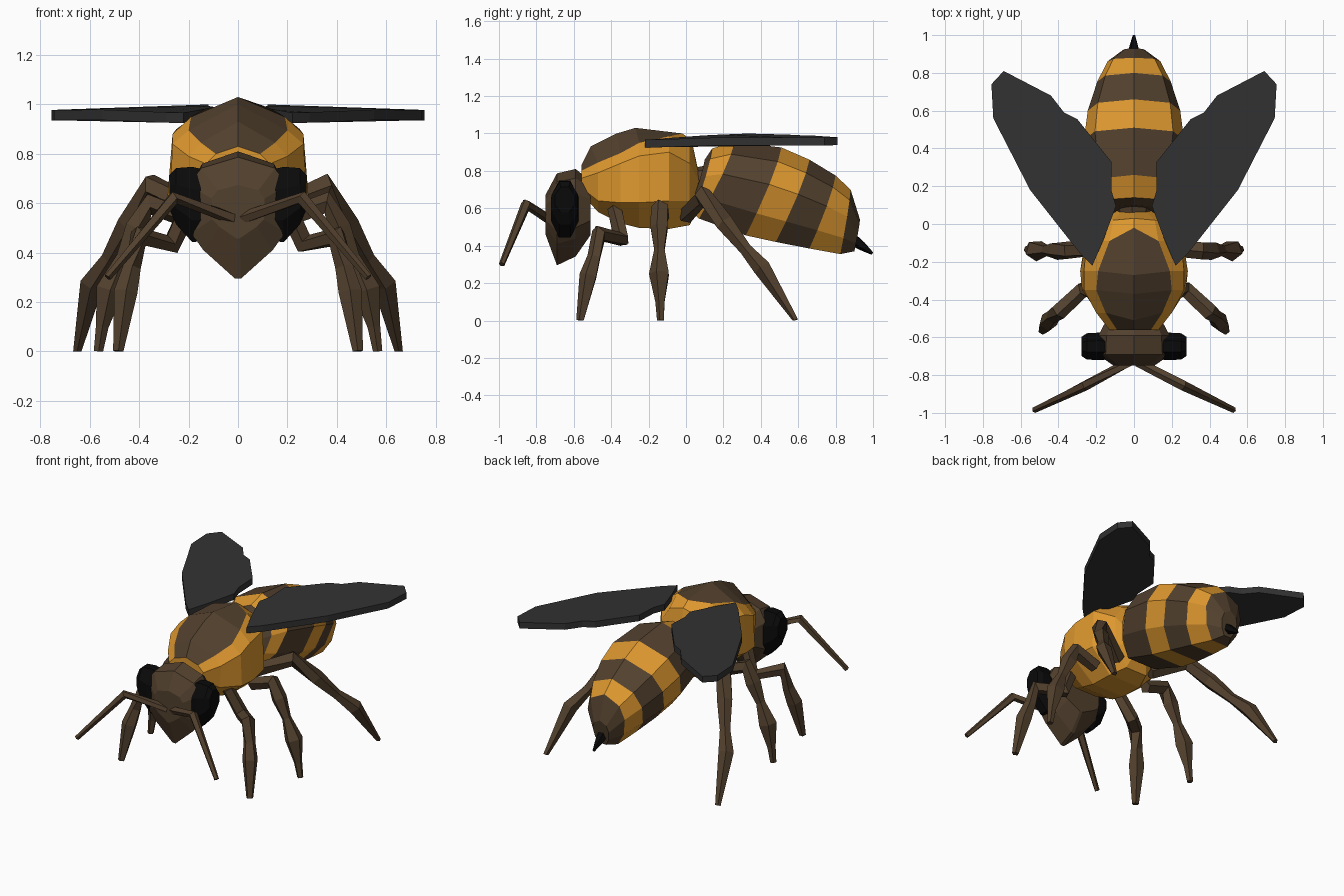
import bpy, bmesh, math
from mathutils import Vector


def material(name, rgb):
    m = bpy.data.materials.new(name)
    m.diffuse_color = (*rgb, 1)
    return m


ORANGE = material("amber orange", (0.72, 0.31, 0.028))
BROWN = material("dark brown", (0.085, 0.052, 0.027))
BLACK = material("black", (0.003, 0.003, 0.003))
GREY = material("wing grey", (0.032, 0.032, 0.032))


def loft(name, rings, mats, rule=None):
    """Skin closed rings of points; rule(ring, side) gives the material index."""
    bm = bmesh.new()
    rows = [[bm.verts.new(p) for p in ring] for ring in rings]
    n = len(rows[0])
    for i in range(len(rows) - 1):
        for j in range(n):
            k = (j + 1) % n
            f = bm.faces.new((rows[i][j], rows[i][k], rows[i + 1][k], rows[i + 1][j]))
            f.material_index = rule(i, j) if rule else 0
    bm.faces.new(rows[0]).material_index = rule(0, n // 2) if rule else 0
    bm.faces.new(rows[-1]).material_index = rule(len(rows) - 2, n // 2) if rule else 0
    bmesh.ops.recalc_face_normals(bm, faces=bm.faces)
    me = bpy.data.meshes.new(name)
    bm.to_mesh(me)
    bm.free()
    for m in mats:
        me.materials.append(m)
    ob = bpy.data.objects.new(name, me)
    bpy.context.collection.objects.link(ob)
    return ob


def limb(name, path, radii, mat, sides=5):
    """Tapered tube along a path of joints."""
    pts = [Vector(p) for p in path]
    rings = []
    for i, p in enumerate(pts):
        d = (pts[min(i + 1, len(pts) - 1)] - pts[max(i - 1, 0)]).normalized()
        u = d.cross(Vector((0.3, 1, 0.1))).normalized()
        v = d.cross(u)
        ring = []
        for k in range(sides):
            a = 2 * math.pi * k / sides
            q = p + (u * math.cos(a) + v * math.sin(a)) * radii[i]
            q.z = max(q.z, 0)
            ring.append(q)
        rings.append(ring)
    return loft(name, rings, [mat])


def mirrored(half):
    """Close a half outline (first point on the centre line) across x = 0."""
    return half + [(-x, y, z) for x, y, z in reversed(half) if x > 0]


# Thorax: ridge y, flank y, ridge z, then shoulder, side, lower side, belly as (x, z)
thorax = [
    (-0.56, -0.56, 0.83, (0.09, 0.80), (0.13, 0.76), (0.11, 0.71), (0.05, 0.68)),
    (-0.51, -0.47, 0.93, (0.15, 0.845), (0.20, 0.79), (0.19, 0.64), (0.08, 0.58)),
    (-0.37, -0.35, 1.00, (0.20, 0.895), (0.265, 0.84), (0.275, 0.63), (0.12, 0.52)),
    (-0.27, -0.25, 1.03, (0.19, 0.95), (0.265, 0.88), (0.285, 0.63), (0.12, 0.495)),
    (-0.02, -0.09, 1.00, (0.13, 0.985), (0.25, 0.90), (0.26, 0.64), (0.12, 0.49)),
    (0.03, 0.02, 0.965, (0.11, 0.93), (0.17, 0.84), (0.16, 0.64), (0.08, 0.51)),
    (0.07, 0.07, 0.78, (0.06, 0.77), (0.09, 0.74), (0.08, 0.66), (0.04, 0.62)),
]
rings = [mirrored([(0, yr, t)] + [(x, y, z) for x, z in rest]) for yr, y, t, *rest in thorax]
loft("thorax", rings, [ORANGE, BROWN],
     lambda i, j: 1 if i < 4 and j in (0, 8) else 0)

# Waist
limb("waist", [(0, 0.02, 0.72), (0, 0.16, 0.73)], [0.09, 0.11], BROWN, 8)

# Abdomen: tilted rings as top y, top z, bottom y, bottom z, half width
abdomen = [
    (0.10, 0.86, 0.02, 0.60, 0.13),
    (0.14, 0.92, 0.04, 0.57, 0.18),
    (0.26, 0.955, 0.07, 0.545, 0.235),
    (0.51, 0.925, 0.32, 0.455, 0.265),
    (0.66, 0.86, 0.48, 0.42, 0.245),
    (0.80, 0.775, 0.66, 0.385, 0.195),
    (0.88, 0.70, 0.825, 0.355, 0.14),
    (0.93, 0.54, 0.90, 0.37, 0.06),
]
shape = [(0, 0), (0.78, 0.16), (1, 0.42), (0.85, 0.75), (0.45, 1)]  # width, depth
rings = []
for ty, tz, by, bz, w in abdomen:
    rings.append(mirrored([(a * w, ty + (by - ty) * t ** 1.25, tz + (bz - tz) * t)
                           for a, t in shape]))
loft("abdomen", rings, [ORANGE, BROWN], lambda i, j: (i + 1) % 2)

# Stinger
limb("stinger", [(0, 0.89, 0.435), (0, 0.94, 0.40), (0, 0.997, 0.358)],
     [0.035, 0.026, 0.008], BLACK)

# Head: one shield outline at several depths, chin reaching lowest at the front
outline = [(0, 0.81), (0.15, 0.76), (0.195, 0.68), (0.19, 0.48), (0.14, 0.41), (0.012, 0.295)]
rings = []
for y, wide, up, down in ((-0.51, 0.75, 0.72, 0.42), (-0.59, 0.97, 1.0, 0.83),
                          (-0.69, 1.0, 0.9, 1.0), (-0.75, 0.55, 0.42, 0.42)):
    rings.append(mirrored([(x * wide, y, 0.575 + (z - 0.575) * (up if z > 0.575 else down))
                           for x, z in outline]))
loft("head", rings, [BROWN])

for sx, side in ((1, "right"), (-1, "left")):
    # Eye: faceted dome, bulging out near its upper part
    rings = []
    for x, sy, sz, cz in ((0.14, 0.95, 0.95, 0.592), (0.185, 1, 1, 0.595),
                          (0.25, 0.95, 0.75, 0.628), (0.278, 0.7, 0.45, 0.645)):
        rings.append([(sx * x,
                       -0.648 + 0.079 * sy * math.cos(math.pi * (k + 0.5) / 4),
                       cz + 0.165 * sz * math.sin(math.pi * (k + 0.5) / 4)) for k in range(8)])
    loft(side + "_eye", rings, [BLACK])

    # Antenna
    limb(side + "_antenna",
         [(sx * 0.02, -0.73, 0.54), (sx * 0.26, -0.855, 0.622), (sx * 0.528, -0.985, 0.30)],
         [0.026, 0.028, 0.016], BROWN)

    # Wing: thin slab, dipping at the front tip and drooping slightly outward
    plan = [(0.22, -0.22), (0.29, -0.15), (0.55, 0.18), (0.745, 0.56), (0.755, 0.74),
            (0.69, 0.81), (0.44, 0.68), (0.37, 0.59), (0.30, 0.555), (0.26, 0.505),
            (0.12, 0.33), (0.12, 0.18), (0.095, 0.095), (0.16, -0.08)]
    rings = [[(sx * x, y, z + 0.03 * min(1, (y + 0.22) / 0.5) - 0.035 * x) for x, y in plan]
             for z in (0.932, 0.974)]
    loft(side + "_wing", rings, [GREY])

    # Legs: joints from body to foot, pinched at the ankles
    legs = {
        "front_leg": ([(0.19, -0.38, 0.60), (0.27, -0.345, 0.435), (0.40, -0.465, 0.465),
                       (0.43, -0.49, 0.34), (0.455, -0.52, 0.24), (0.485, -0.565, 0)],
                      [0.04, 0.044, 0.045, 0.038, 0.05, 0.022]),
        "middle_leg": ([(0.20, -0.13, 0.54), (0.36, -0.14, 0.60), (0.41, -0.14, 0.50),
                        (0.465, -0.14, 0.38), (0.52, -0.14, 0.25), (0.55, -0.137, 0.10),
                        (0.565, -0.135, 0)],
                       [0.042, 0.048, 0.05, 0.03, 0.058, 0.027, 0.02]),
        "hind_leg": ([(0.13, 0.0, 0.56), (0.35, 0.09, 0.67), (0.44, 0.21, 0.52),
                      (0.52, 0.32, 0.38), (0.59, 0.41, 0.28), (0.65, 0.585, 0)],
                     [0.045, 0.052, 0.05, 0.034, 0.05, 0.018]),
    }
    for name, (path, radii) in legs.items():
        limb(side + "_" + name, [(sx * x, y, z) for x, y, z in path], radii, BROWN)
